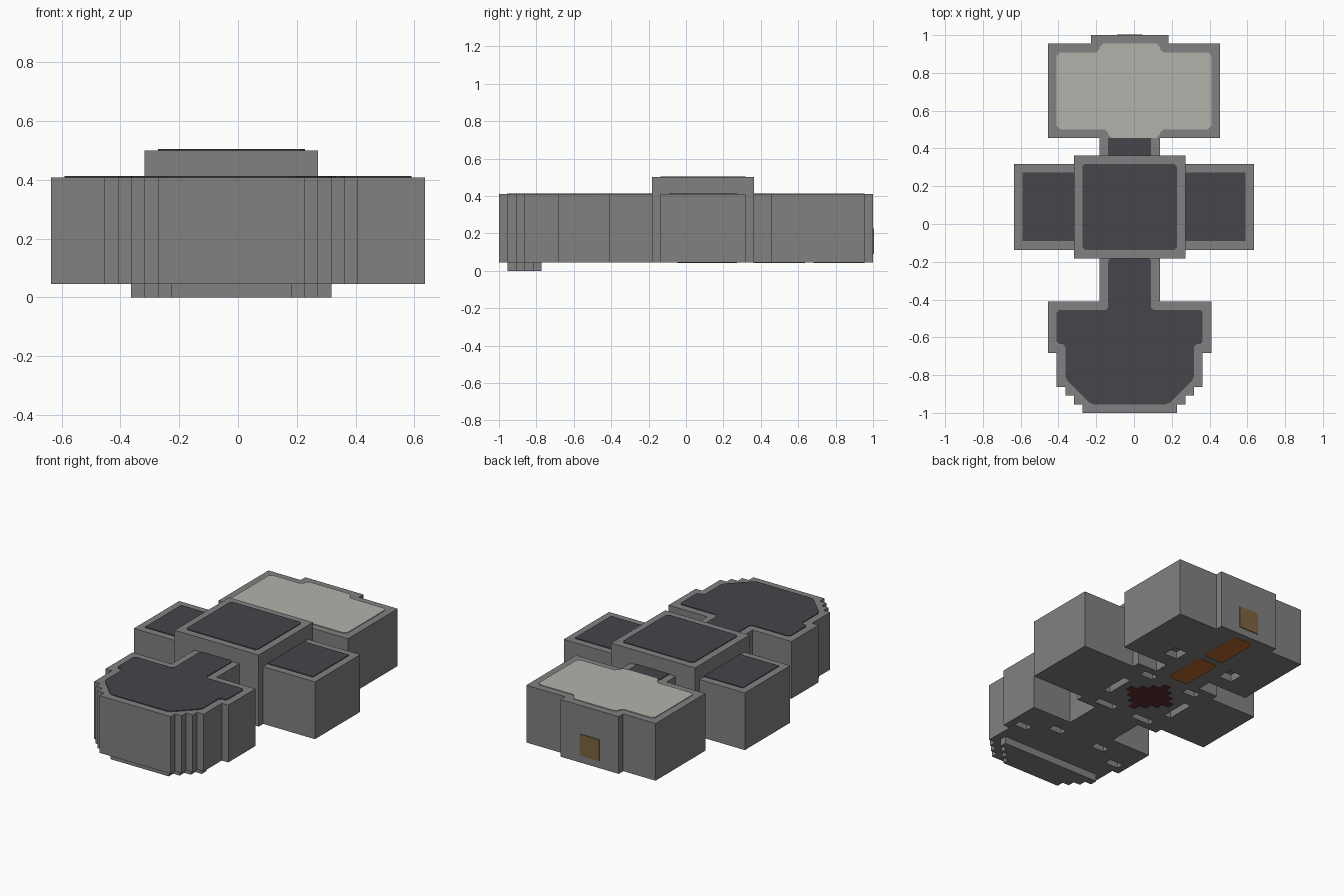
import bpy, bmesh
from mathutils import Vector

cube = bpy.data.objects.get("Cube")
if cube:
    bpy.data.objects.remove(cube, do_unlink=True)

U = 2 / 44        # one grid step
PLATE = 0.1       # painted plate thickness, in steps


def material(name, rgb):
    m = bpy.data.materials.new(name)
    m.use_nodes = True
    m.diffuse_color = (*rgb, 1)
    m.node_tree.nodes["Principled BSDF"].inputs["Base Color"].default_value = (*rgb, 1)
    return m


GREY = material("hull grey", (0.22, 0.22, 0.22))
DARK = material("dark roof", (0.06, 0.06, 0.069))
PALE = material("pale roof", (0.45, 0.45, 0.415))
ORANGE = material("orange", (0.48, 0.14, 0.03))
RED = material("dark red", (0.12, 0.03, 0.03))
BROWN = material("door brown", (0.21, 0.13, 0.05))


def prism(name, outline, z0, z1, mat, corner=0):
    """Extrude a flat outline from z0 to z1, optionally chamfering its upright edges."""
    bm = bmesh.new()
    face = bm.faces.new([bm.verts.new((x * U, y * U, z0 * U)) for x, y in outline])
    lift = bmesh.ops.extrude_face_region(bm, geom=[face])
    verts = [g for g in lift["geom"] if isinstance(g, bmesh.types.BMVert)]
    bmesh.ops.translate(bm, vec=Vector((0, 0, (z1 - z0) * U)), verts=verts)
    if corner:
        upright = [e for e in bm.edges if abs(e.verts[0].co.z - e.verts[1].co.z) > 1e-6]
        bmesh.ops.bevel(bm, geom=upright, offset=corner * U, segments=1, affect='EDGES')
    bmesh.ops.recalc_face_normals(bm, faces=bm.faces)
    mesh = bpy.data.meshes.new(name)
    bm.to_mesh(mesh)
    bm.free()
    mesh.materials.append(mat)
    ob = bpy.data.objects.new(name, mesh)
    bpy.context.collection.objects.link(ob)
    return ob


def rect(x0, x1, y0, y1):
    return [(x0, y0), (x1, y0), (x1, y1), (x0, y1)]


def mirrored(right_side):
    """Close an outline about the hull's centre line, x = -0.5."""
    return right_side + [(-1 - x, y) for x, y in reversed(right_side)]


# Hull blocks
front = prism("front_block", mirrored([
    (5, -22), (5, -21), (6, -21), (6, -20), (7, -20), (7, -19), (8, -19),
    (8, -15), (9, -15), (9, -9)]), 1, 9, GREY)
centre = prism("centre_block", rect(-7, 6, -4, 8), 1, 11, GREY)
rear = prism("rear_block", [
    (-10, 10), (10, 10), (10, 21), (4, 21), (4, 22), (-5, 22), (-5, 21), (-10, 21)], 1, 9, GREY)
prism("front_corridor", rect(-4, 3, -9, -4), 1, 9, GREY)
prism("rear_corridor", rect(-4, 3, 8, 10), 1, 9, GREY)
prism("right_wing", rect(-14, -7, -3, 7), 1, 9, GREY)
prism("left_wing", rect(6, 14, -3, 7), 1, 9, GREY)

# Stepped keel under the front
prism("front_keel", mirrored([
    (4, -21), (4, -20), (5, -20), (5, -19), (6, -19), (6, -18), (7, -18), (7, -17)]),
    0, 1, GREY)


# Shallow slots in the underside
def cut_slots(ob, slots):
    for slot in slots:
        cutter = prism("slot_cutter", rect(*slot), 0, 2, GREY)
        cutter.hide_render = True
        mod = ob.modifiers.new("slot", 'BOOLEAN')
        mod.operation = 'DIFFERENCE'
        mod.solver = 'EXACT'
        mod.object = cutter
        bpy.context.view_layer.objects.active = ob
        bpy.ops.object.modifier_apply(modifier=mod.name)
        bpy.data.objects.remove(cutter, do_unlink=True)


cut_slots(front, [(6, 8, -14, -13), (-9, -7, -14, -13), (2, 4, -12, -11), (-5, -3, -12, -11)])
cut_slots(centre, [(4, 5, 0, 4), (-6, -5, 0, 4), (1, 4, -3, -2), (-5, -2, -3, -2),
                   (2, 4, 6, 7), (-5, -3, 6, 7)])
cut_slots(rear, [(3, 5, 12, 14), (-6, -4, 12, 14)])

# Roof panels
prism("front_roof_panel", mirrored([
    (4, -21), (6, -19), (7, -18), (7, -14), (8, -14), (8, -10), (2, -10), (2, -4)]),
    9, 9 + PLATE, DARK, 0.3)
prism("centre_roof_panel", rect(-6, 5, -3, 7), 11, 11 + PLATE, DARK, 0.3)
prism("rear_corridor_panel", rect(-3, 2, 8, 10), 9, 9 + PLATE, DARK)
prism("right_wing_panel", rect(-13, -7, -2, 6), 9, 9 + PLATE, DARK)
prism("left_wing_panel", rect(6, 13, -2, 6), 9, 9 + PLATE, DARK)
prism("rear_roof_panel", [
    (-9, 11), (-3, 11), (-3, 10), (3, 10), (3, 11), (9, 11), (9, 20), (3, 20),
    (3, 21), (-4, 21), (-4, 20), (-9, 20)], 9, 9 + PLATE, PALE, 0.4)

# Underside markings
prism("underside_front_strip", rect(-2, 1, 8, 14), 1 - PLATE, 1, ORANGE, 0.3)
prism("underside_rear_strip", rect(-2, 1, 15, 21), 1 - PLATE, 1, ORANGE, 0.3)
diamond = [(0, -1), (0, 0), (1, 0), (1, 1), (2, 1), (2, 2), (3, 2),
           (3, 3), (2, 3), (2, 4), (1, 4), (1, 5), (0, 5), (0, 6)]
prism("underside_hatch", mirrored(diamond), 1 - PLATE, 1, RED)

# Rear door
prism("rear_door", rect(-2, 1, 22, 22 + PLATE), 2, 5, BROWN)
